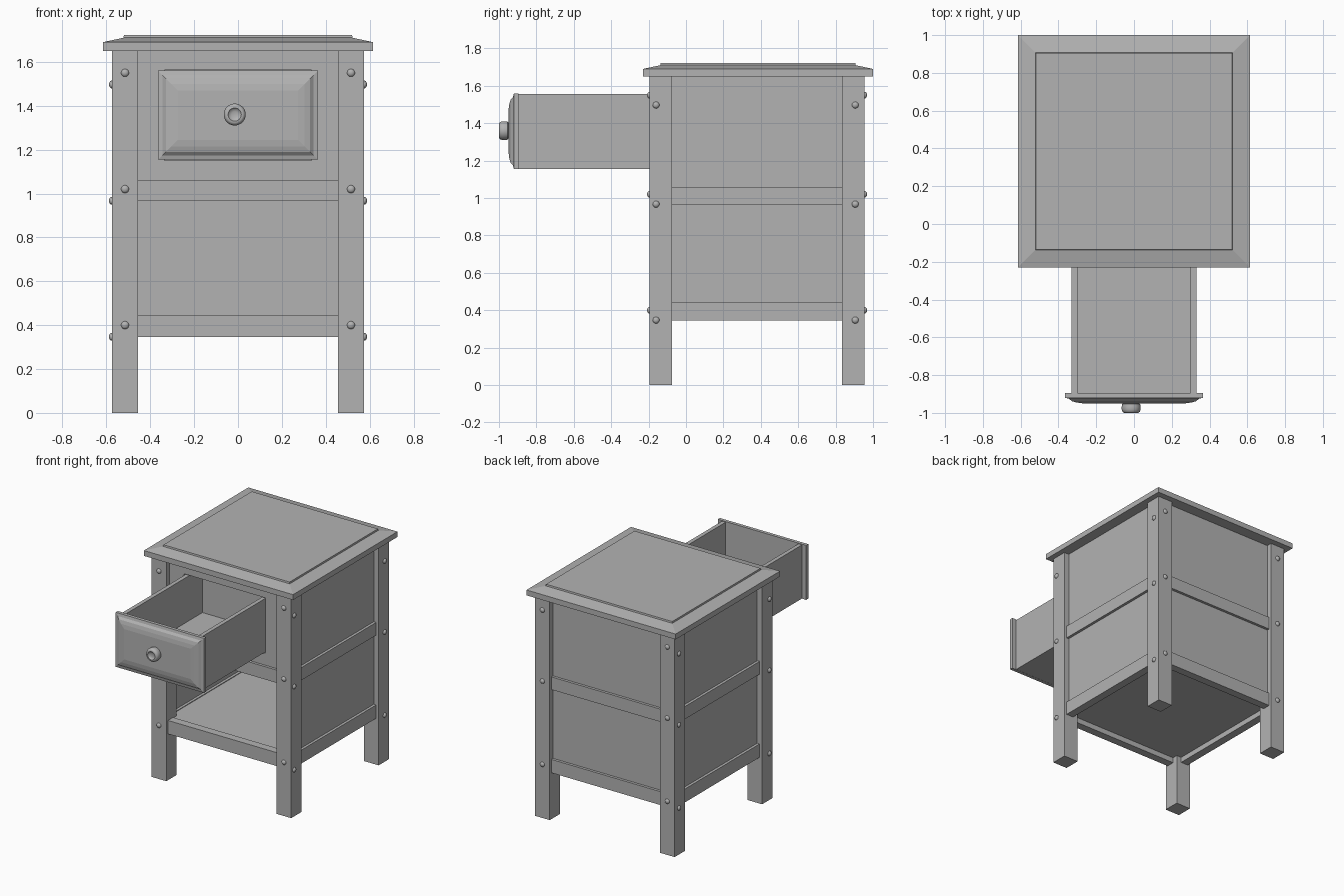
import bpy, bmesh, math
from mathutils import Matrix, Vector

cube = bpy.data.objects.get("Cube")
if cube:
    bpy.data.objects.remove(cube)

paint = bpy.data.materials.new("grey_paint")
paint.use_nodes = True
GREY = (0.45, 0.45, 0.45, 1)
paint.diffuse_color = GREY
paint.node_tree.nodes["Principled BSDF"].inputs["Base Color"].default_value = GREY


def finish(bm, name, smooth=False):
    bmesh.ops.recalc_face_normals(bm, faces=bm.faces[:])
    mesh = bpy.data.meshes.new(name)
    bm.to_mesh(mesh)
    bm.free()
    mesh.materials.append(paint)
    obj = bpy.data.objects.new(name, mesh)
    bpy.context.collection.objects.link(obj)
    if smooth:
        bpy.ops.object.select_all(action="DESELECT")
        bpy.context.view_layer.objects.active = obj
        obj.select_set(True)
        bpy.ops.object.shade_smooth_by_angle(angle=math.radians(40))
    return obj


def box(name, x0, x1, y0, y1, z0, z1):
    bm = bmesh.new()
    bmesh.ops.create_cube(bm, size=1)
    for v in bm.verts:
        v.co = ((x0 + x1) / 2 + v.co.x * (x1 - x0),
                (y0 + y1) / 2 + v.co.y * (y1 - y0),
                (z0 + z1) / 2 + v.co.z * (z1 - z0))
    return finish(bm, name)


def stepped_slab(name, half_w, half_h, steps, matrix):
    """Closed slab of nested rectangles, each step being (inset, height)."""
    bm = bmesh.new()
    rings = []
    for inset, h in steps:
        w, d = half_w - inset, half_h - inset
        rings.append([bm.verts.new(matrix @ Vector((sx * w, sy * d, h)))
                      for sx, sy in ((-1, -1), (1, -1), (1, 1), (-1, 1))])
    for a, b in zip(rings, rings[1:]):
        for i in range(4):
            j = (i + 1) % 4
            bm.faces.new((a[i], a[j], b[j], b[i]))
    bm.faces.new(rings[0])
    bm.faces.new(rings[-1])
    return finish(bm, name)


def lathe(name, profile, matrix, segments=32):
    bm = bmesh.new()
    verts = [bm.verts.new((r, 0, h)) for r, h in profile]
    edges = [bm.edges.new(pair) for pair in zip(verts, verts[1:])]
    bmesh.ops.spin(bm, geom=verts + edges, axis=(0, 0, 1), cent=(0, 0, 0),
                   angle=math.tau, steps=segments)
    bmesh.ops.remove_doubles(bm, verts=bm.verts[:], dist=0.0001)
    bm.transform(matrix)
    return finish(bm, name, True)


# Body extents
X, Y0, Y1 = 0.575, -0.195, 0.955
LEG, TOP = 0.12, 1.65
MID_Y = (Y0 + Y1) / 2
IX = X - LEG
IY0, IY1 = Y0 + LEG, Y1 - LEG

# Legs
for side, sx in (("right", -1), ("left", 1)):
    for end, y in (("front", Y0), ("back", IY1)):
        xs = sorted((sx * IX, sx * X))
        box(f"{end}_{side}_leg", *xs, y, y + LEG, 0, TOP)

# Rails on all four sides, set slightly behind the leg faces
RECESS, THICK = 0.02, 0.06
for level, z0, z1 in (("bottom", 0.345, 0.445), ("middle", 0.965, 1.06)):
    a, b = X - RECESS - THICK, X - RECESS
    box(f"{level}_rail_left", a, b, IY0, IY1, z0, z1)
    box(f"{level}_rail_right", -b, -a, IY0, IY1, z0, z1)
    box(f"{level}_rail_front", -IX, IX, Y0 + RECESS, Y0 + RECESS + THICK, z0, z1)
    box(f"{level}_rail_back", -IX, IX, Y1 - RECESS - THICK, Y1 - RECESS, z0, z1)

# Thin panels between the rails
INSET, PANEL = 0.04, 0.02
for level, z0, z1 in (("lower", 0.44, 0.97), ("upper", 1.055, TOP)):
    a, b = X - INSET - PANEL, X - INSET
    box(f"{level}_panel_left", a, b, IY0, IY1, z0, z1)
    box(f"{level}_panel_right", -b, -a, IY0, IY1, z0, z1)
    box(f"{level}_panel_back", -IX, IX, Y1 - b + a - INSET, Y1 - INSET, z0, z1)

# Front frame round the drawer opening
FY0, FY1 = Y0 + INSET, Y0 + INSET + PANEL
OPEN, OZ0, OZ1 = 0.335, 1.15, 1.562
box("opening_side_right", -IX, -OPEN, FY0, FY1, 1.055, TOP)
box("opening_side_left", OPEN, IX, FY0, FY1, 1.055, TOP)
box("opening_sill", -OPEN, OPEN, FY0, FY1, 1.055, OZ0)
box("opening_header", -OPEN, OPEN, FY0, FY1, OZ1, TOP)

# Shelves
S = X - RECESS - THICK
box("bottom_shelf", -S, S, Y0 + 0.08, Y1 - 0.08, 0.385, 0.44)
box("drawer_deck", -S, S, Y0 + 0.08, Y1 - 0.08, 0.99, 1.03)

# Table top with sloped border and raised centre
stepped_slab("table_top", 0.615, 0.615,
             [(0, 1.65), (0, 1.69), (0.093, 1.71), (0.095, 1.722)],
             Matrix.Translation((0, 0.385, 0)))

# Open drawer
DX, DY0, DY1, DZ0, DZ1 = 0.33, -0.897, 0.04, 1.155, 1.555
W = 0.03
box("drawer_side_right", -DX, -DX + W, DY0, DY1, DZ0, DZ1)
box("drawer_side_left", DX - W, DX, DY0, DY1, DZ0, DZ1)
box("drawer_back", -DX + W, DX - W, DY1 - W, DY1, DZ0, DZ1)
box("drawer_floor", -DX + W, DX - W, DY0, DY1 - W, DZ0, 1.22)

# Moulded drawer front facing -y
face_out = Matrix.Rotation(math.pi / 2, 4, "X")
drawer_z = 1.357
stepped_slab("drawer_front", 0.364, 0.203,
             [(0, 0.895), (0, 0.92), (0.02, 0.925), (0.035, 0.938),
              (0.06, 0.945), (0.09, 0.949)],
             Matrix.Translation((0, 0, drawer_z)) @ face_out)

# Round knob with a dished centre
lathe("drawer_knob",
      [(0, 0), (0.04, 0), (0.048, 0.006), (0.05, 0.02), (0.05, 0.034),
       (0.046, 0.046), (0.038, 0.052), (0.03, 0.052), (0.026, 0.046),
       (0.014, 0.042), (0, 0.041)],
      Matrix.Translation((-0.015, -0.948, 1.36)) @ face_out)

# Domed bolt heads on the outer faces of the legs
dome = [(0.018 * math.cos(t), 0.013 * math.sin(t))
        for t in [i * math.pi / 10 for i in range(6)]]
for n, z in enumerate((0.4, 1.02, 1.55)):
    for sx in (-1, 1):
        for y, turn in ((Y0, 1), (Y1, -1)):
            lathe(f"bolt_{'front' if turn > 0 else 'back'}_{n}", dome,
                  Matrix.Translation((sx * 0.515, y, z))
                  @ Matrix.Rotation(turn * math.pi / 2, 4, "X"), 16)
        for y in (-0.16, 0.905):
            lathe(f"bolt_{'left' if sx > 0 else 'right'}_{n}", dome,
                  Matrix.Translation((sx * X, y, z - 0.053))
                  @ Matrix.Rotation(sx * math.pi / 2, 4, "Y"), 16)
